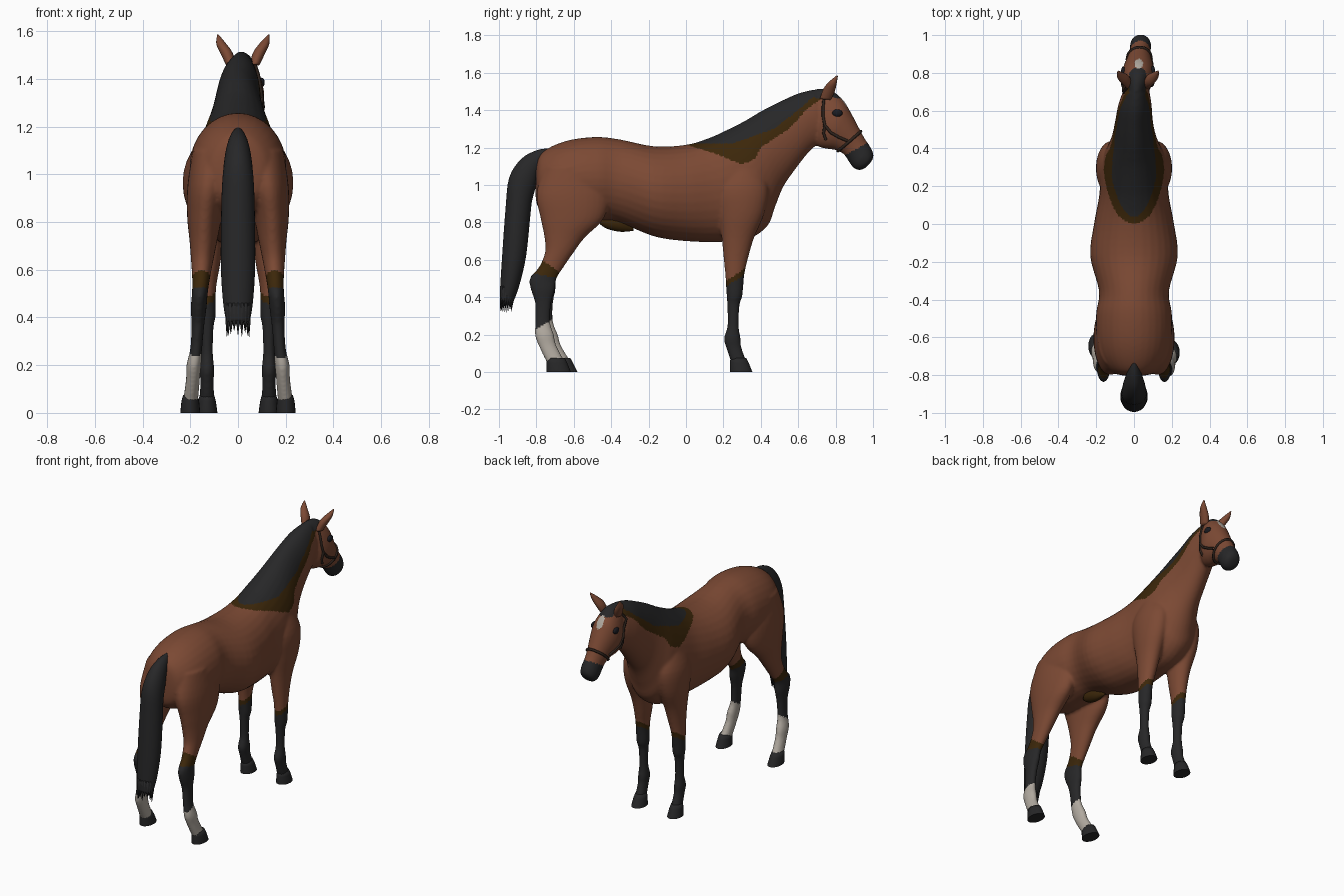
import bpy, bmesh, math, random
from mathutils import Vector
from mathutils.bvhtree import BVHTree

cube = bpy.data.objects.get("Cube")
if cube:
    bpy.data.objects.remove(cube, do_unlink=True)
random.seed(4)


def material(name, rgb):
    mat = bpy.data.materials.new(name)
    mat.use_nodes = True
    mat.diffuse_color = (*rgb, 1)
    bsdf = mat.node_tree.nodes["Principled BSDF"]
    bsdf.inputs["Base Color"].default_value = (*rgb, 1)
    bsdf.inputs["Roughness"].default_value = 0.8
    return mat


coat = material("chestnut coat", (0.20, 0.067, 0.034))
black = material("black hair", (0.020, 0.020, 0.021))
umber = material("dark brown fringe", (0.045, 0.020, 0.003))
white = material("white marking", (0.44, 0.40, 0.35))
leather = material("dark leather", (0.028, 0.017, 0.012))
eye_dark = material("dark eye", (0.010, 0.011, 0.015))


def new_object(name, bm, mats):
    mesh = bpy.data.meshes.new(name)
    bm.to_mesh(mesh)
    bm.free()
    obj = bpy.data.objects.new(name, mesh)
    bpy.context.collection.objects.link(obj)
    for mat in mats:
        mesh.materials.append(mat)
    for poly in mesh.polygons:
        poly.use_smooth = True
    return obj


def ring(section, count=32):
    """Ellipse through two profile points (y, z), with half width and x centre."""
    ya, za, yb, zb, width, cx = section
    points = []
    for i in range(count):
        a = math.tau * i / count
        c = math.cos(a) / 2
        points.append(Vector((cx + math.sin(a) * width,
                              (ya + yb) / 2 + c * (ya - yb),
                              (za + zb) / 2 + c * (za - zb))))
    return points


def refine(sections, steps):
    """Catmull-Rom interpolation between cross-sections."""
    out = []
    for i in range(len(sections) - 1):
        p = [sections[max(0, min(len(sections) - 1, i + k))] for k in (-1, 0, 1, 2)]
        for s in range(steps):
            t = s / steps
            out.append([b + (c - a) * t / 2 + (a - 2.5 * b + 2 * c - d / 2) * t * t
                        + (1.5 * (b - c) + (d - a) / 2) * t ** 3
                        for a, b, c, d in zip(*p)])
    return out + [list(sections[-1])]


def loft(bm, sections, steps=4, count=32):
    rows = [[bm.verts.new(p) for p in ring(s, count)] for s in refine(sections, steps)]
    faces = [bm.faces.new(rows[0]), bm.faces.new(rows[-1])]
    for lo, hi in zip(rows, rows[1:]):
        for i in range(count):
            j = (i + 1) % count
            faces.append(bm.faces.new((lo[i], lo[j], hi[j], hi[i])))
    bmesh.ops.recalc_face_normals(bm, faces=faces)


def leg_sections(rows, side, shift=0):
    """Rows of height, front, back, x, half width; shift moves the foot forward."""
    out = []
    for z, front, back, x, w in rows:
        dy = shift * max(0, 1 - z / 0.5)
        out.append((front + dy, z, back + dy, z, w, side * x))
    return out


def lookup(table, y):
    for (y0, z0), (y1, z1) in zip(table, table[1:]):
        if y0 <= y <= y1:
            return z0 + (z1 - z0) * (y - y0) / (y1 - y0)
    return 9


# Cross-sections: top y, z, bottom y, z, half width, x centre
TORSO = [(-.80, 1.12, -.805, .95, .05, 0), (-.775, 1.17, -.79, .88, .12, 0),
         (-.70, 1.215, -.72, .83, .175, 0), (-.60, 1.245, -.60, .81, .20, 0),
         (-.47, 1.257, -.47, .81, .20, 0), (-.35, 1.243, -.36, .80, .185, 0),
         (-.17, 1.207, -.17, .725, .232, 0), (0, 1.215, 0, .70, .212, 0),
         (.12, 1.25, .17, .695, .185, 0), (.22, 1.295, .33, .71, .175, 0),
         (.30, 1.335, .435, .78, .158, 0), (.36, 1.37, .475, .88, .135, 0),
         (.42, 1.405, .52, .99, .115, 0), (.50, 1.445, .585, 1.085, .10, 0),
         (.60, 1.49, .66, 1.18, .088, .005), (.69, 1.512, .715, 1.225, .07, .012)]
HEAD = [(.70, 1.515, .69, 1.30, .05, .012), (.775, 1.507, .70, 1.215, .077, .018),
        (.84, 1.455, .745, 1.195, .088, .022), (.88, 1.39, .80, 1.187, .077, .025),
        (.92, 1.315, .845, 1.163, .062, .028), (.955, 1.25, .875, 1.118, .055, .032),
        (.988, 1.20, .90, 1.088, .056, .035), (1.003, 1.16, .935, 1.08, .046, .035),
        (.995, 1.13, .965, 1.095, .022, .035)]
FORELEG = [(1.1, .40, .20, .09, .07), (.98, .44, .15, .115, .083), (.85, .42, .17, .122, .076),
           (.72, .365, .19, .12, .06), (.62, .335, .20, .123, .048), (.52, .312, .21, .13, .038),
           (.41, .302, .217, .13, .037), (.36, .287, .22, .13, .028), (.25, .282, .222, .13, .025),
           (.18, .292, .203, .13, .031), (.13, .297, .215, .13, .028), (.04, .33, .245, .13, .032)]
HINDLEG = [(1.1, -.45, -.76, .10, .09), (.95, -.41, -.80, .125, .087), (.82, -.44, -.777, .14, .073),
           (.72, -.54, -.757, .145, .058), (.64, -.60, -.754, .15, .047), (.56, -.655, -.787, .155, .037),
           (.50, -.692, -.836, .16, .033), (.44, -.70, -.828, .165, .033), (.37, -.717, -.805, .168, .027),
           (.27, -.722, -.802, .175, .025), (.20, -.70, -.802, .185, .031), (.14, -.685, -.78, .189, .029),
           (.04, -.63, -.73, .20, .032)]
FOOT_SHIFT = {1: -.01, -1: .025}

# Body: torso, neck, head and legs fused into one skin
bm = bmesh.new()
loft(bm, TORSO)
loft(bm, HEAD)
for side in (1, -1):
    loft(bm, leg_sections(FORELEG, side))
    loft(bm, leg_sections(HINDLEG, side, FOOT_SHIFT[side]))
body = new_object("body", bm, [coat, black, umber, white])
remesh = body.modifiers.new("fuse", "REMESH")
remesh.mode = "VOXEL"
remesh.voxel_size = 0.009
smooth = body.modifiers.new("soften", "SMOOTH")
smooth.factor = 0.5
smooth.iterations = 5
bpy.context.view_layer.update()
graph = bpy.context.evaluated_depsgraph_get()
skin = bpy.data.meshes.new_from_object(body.evaluated_get(graph))
body.modifiers.clear()
body.data = skin
skin.materials.clear()
for mat in (coat, black, umber, white):
    skin.materials.append(mat)

# Coat markings: mane, fringe, stockings, socks, muzzle, forelock and star
MANE = [(.03, 1.222), (.25, 1.222), (.47, 1.30), (.60, 1.40), (.69, 1.48)]
FRINGE = [(0, 1.215), (.15, 1.17), (.30, 1.11), (.37, 1.14), (.40, 1.20),
          (.55, 1.30), (.65, 1.41), (.74, 1.47)]


def marking(c):
    x, y, z = c
    if z < 0.7:
        if y > 0:
            edge = .455 + (y - .21) * .65
            return 1 if z < edge else 2 if z < edge + .03 else 0
        if z < .23 + (y + .8) * .6:
            return 3
        if z < .53 - (y + .83) * .2:
            return 1
        return 2 if z < .60 - (y + .77) * .7 else 0
    if y > .84 and z < 1.165 + (y - .86) * .55:
        return 1
    if ((x - .025) / .022) ** 2 + ((y - .848) / .026) ** 2 < 1 and z > 1.38:
        return 3
    if y > .69 and z > 1.465 and abs(x - .02) < .045:
        return 1
    if z > lookup(MANE, y):
        return 1
    return 2 if z > lookup(FRINGE, y) else 0


for poly in skin.polygons:
    poly.use_smooth = True
    poly.material_index = marking(poly.center)

# Hooves
for side, word in ((1, "left"), (-1, "right")):
    for part, rows, dy in (
            ("front", [(.075, .322, .238, .13, .03), (.05, .335, .235, .13, .037), (0, .355, .235, .13, .044)], 0),
            ("hind", [(.075, -.64, -.735, .2, .03), (.05, -.627, -.737, .2, .037), (0, -.605, -.735, .2, .042)],
             FOOT_SHIFT[side])):
        bm = bmesh.new()
        loft(bm, leg_sections(rows, side, dy), 1, 20)
        hoof = new_object(f"{word}_{part}_hoof", bm, [black])
        hoof.data.polygons[1].use_smooth = False

# Tail with ragged tip strands
bm = bmesh.new()
loft(bm, [(-.73, 1.197, -.76, 1.10, .025, 0), (-.80, 1.185, -.785, 1.07, .04, 0),
          (-.88, 1.14, -.80, 1.0, .055, 0), (-.945, 1.04, -.822, .92, .065, 0),
          (-.965, .87, -.832, .84, .07, 0), (-.983, .62, -.855, .62, .072, 0),
          (-.993, .46, -.892, .46, .062, 0), (-.995, .385, -.925, .37, .048, 0)])
for i in range(18):
    a = math.tau * i / 18
    x, y = .045 * math.sin(a), -.957 + .03 * math.cos(a)
    tip = random.uniform(.315, .37)
    loft(bm, [(y + .012, .46, y - .008, .46, .012, x),
              (y + .008, .39, y - .008, .39, .01, x),
              (y - .006, tip, y - .008, tip, .001, x * 1.05)], 1, 6)
new_object("tail", bm, [black])

# Ears
for side, word in ((1, "left"), (-1, "right")):
    bm = bmesh.new()
    loft(bm, [(.775, 1.455, .715, 1.46, .02, .02 + side * .05),
              (.795, 1.50, .735, 1.515, .026, .02 + side * .068),
              (.805, 1.54, .765, 1.552, .021, .02 + side * .09),
              (.812, 1.583, .806, 1.586, .003, .022 + side * .106)], 4, 16)
    new_object(f"{word}_ear", bm, [coat])

# Sheath under the flank
bm = bmesh.new()
loft(bm, [(-.46, .82, -.46, .79, .015, 0), (-.42, .84, -.42, .765, .035, 0),
          (-.35, .84, -.35, .75, .035, 0), (-.28, .82, -.28, .755, .012, 0)], 4, 16)
new_object("sheath", bm, [umber])

# Halter straps and eyes, laid on the skin
tree = BVHTree.FromPolygons([v.co for v in skin.vertices], [p.vertices for p in skin.polygons])


def strap(name, points, closed):
    curve = bpy.data.curves.new(name, "CURVE")
    curve.dimensions = "3D"
    curve.bevel_depth = 0.008
    curve.bevel_resolution = 1
    spline = curve.splines.new("POLY")
    spline.points.add(len(points) - 1)
    spline.use_cyclic_u = closed
    for knot, point in zip(spline.points, points):
        spot, normal, _, _ = tree.find_nearest(point)
        knot.co = (*(spot + normal * 0.002), 1)
    curve.materials.append(leather)
    bpy.context.collection.objects.link(bpy.data.objects.new(name, curve))


strap("noseband", ring((.94, 1.29, .81, 1.175, .07, .028)), True)
for side, word in ((1, "left"), (-1, "right")):
    path = [(.725, 1.50), (.715, 1.43), (.718, 1.37), (.73, 1.32), (.77, 1.275), (.82, 1.245), (.865, 1.228)]
    strap(f"{word}_cheek_strap", [Vector((.02 + side * .11, y, z)) for y, z in path], False)
    strap(f"{word}_throat_strap", [Vector((.02 + side * .11, y, z))
                                   for y, z in ((.73, 1.32), (.72, 1.27), (.735, 1.22))], False)
    spot, normal, _, _ = tree.find_nearest(Vector((.022 + side * .12, .815, 1.395)))
    bm = bmesh.new()
    bmesh.ops.create_uvsphere(bm, u_segments=16, v_segments=10, radius=1)
    for v in bm.verts:
        v.co = spot + Vector((v.co.x * .012, v.co.y * .028, v.co.z * .02))
    new_object(f"{word}_eye", bm, [eye_dark])
